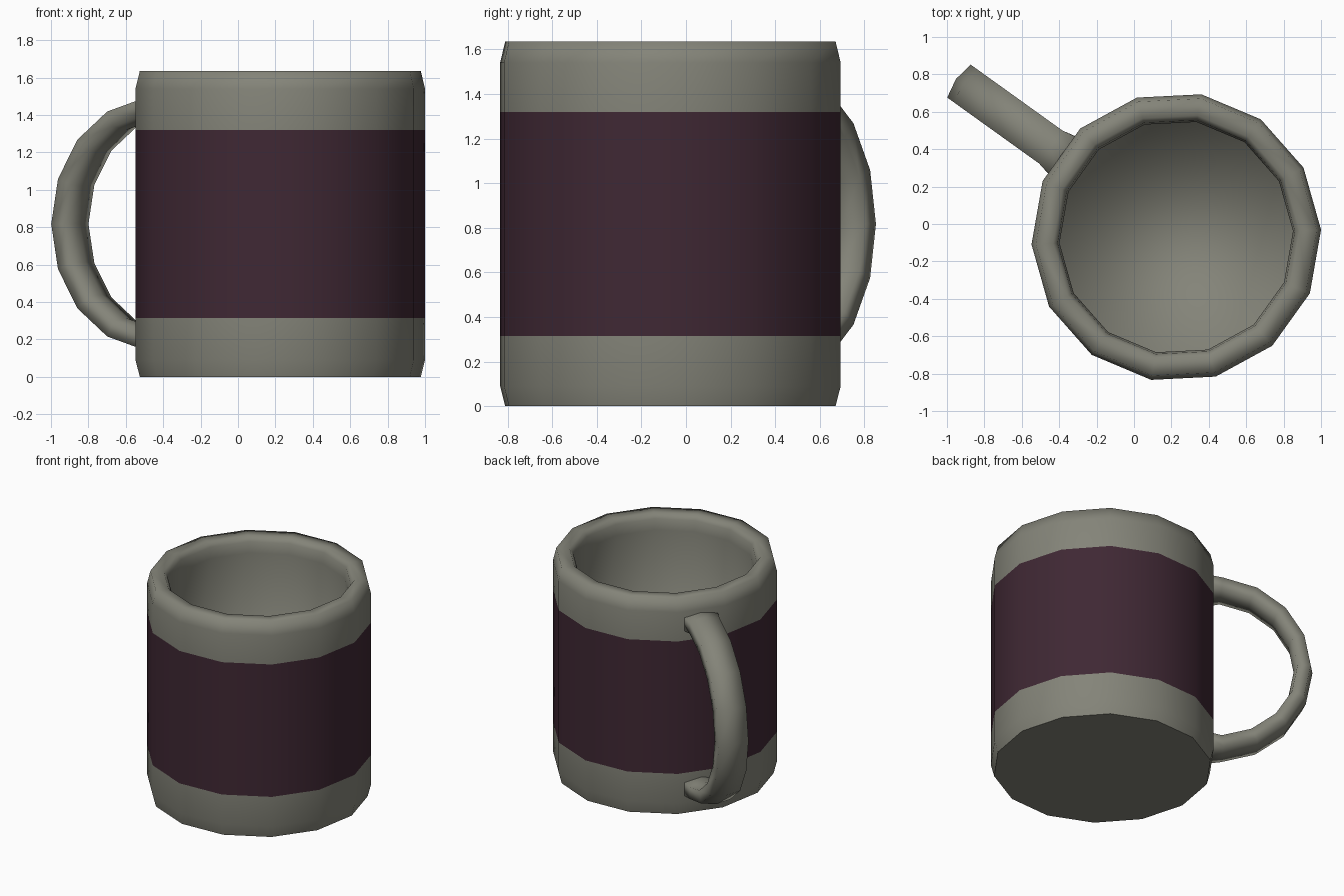
import bpy, bmesh
from math import sin, cos, radians, pi
from mathutils import Vector

cube = bpy.data.objects.get("Cube")
if cube:
    bpy.data.objects.remove(cube, do_unlink=True)

CENTRE = Vector((0.226, -0.07, 0))
SIDES = 14
FIRST = radians(2.9)
HANDLE_ANGLE = FIRST + 2 * pi * 5.5 / SIDES


def material(name, colour):
    mat = bpy.data.materials.new(name)
    mat.use_nodes = True
    mat.diffuse_color = colour
    mat.node_tree.nodes["Principled BSDF"].inputs["Base Color"].default_value = colour
    return mat


grey = material("warm_grey", (0.23, 0.23, 0.19, 1))
plum = material("dark_plum", (0.05, 0.021, 0.034, 1))


def loft(name, rings, mats):
    """Skin closed rings of points and cap both ends."""
    bm = bmesh.new()
    loops = [[bm.verts.new(p) for p in ring] for ring in rings]
    n = len(loops[0])
    for a, b in zip(loops, loops[1:]):
        for i in range(n):
            j = (i + 1) % n
            bm.faces.new((a[i], a[j], b[j], b[i]))
    bm.faces.new(loops[0][::-1])
    bm.faces.new(loops[-1])
    bmesh.ops.recalc_face_normals(bm, faces=bm.faces)
    for f in bm.faces:
        f.smooth = True
    mesh = bpy.data.meshes.new(name)
    bm.to_mesh(mesh)
    bm.free()
    for m in mats:
        mesh.materials.append(m)
    obj = bpy.data.objects.new(name, mesh)
    bpy.context.collection.objects.link(obj)
    return obj


def circle(radius, z):
    angles = [FIRST + 2 * pi * i / SIDES for i in range(SIDES)]
    return [CENTRE + Vector((radius * cos(a), radius * sin(a), z)) for a in angles]


# Mug body: outer wall, bevelled rim, inner wall and floor
profile = [(0.752, 0), (0.775, 0.09), (0.775, 0.315), (0.775, 1.32), (0.775, 1.54),
           (0.752, 1.635), (0.66, 1.635), (0.635, 1.6), (0.625, 1.52), (0.625, 0.1)]
body = loft("mug_body", [circle(r, z) for r, z in profile], [grey, plum])
for face in body.data.polygons:
    out = face.normal.dot(face.center - CENTRE) > 0
    if out and 0.315 < face.center.z < 1.32 and abs(face.normal.z) < 0.1:
        face.material_index = 1
    # Flat underside
    if face.center.z < 0.01:
        face.use_smooth = False

# Handle: flattened tube swept along an arc, flared where it meets the wall
outward = Vector((cos(HANDLE_ANGLE), sin(HANDLE_ANGLE), 0))
across = Vector((-sin(HANDLE_ANGLE), cos(HANDLE_ANGLE), 0))
up = Vector((0, 0, 1))
section = [(0, 0.065), (0.108, 0.045), (0.108, -0.045),
           (0, -0.065), (-0.108, -0.045), (-0.108, 0.045)]
rings = []
for step in range(-5, 6):
    angle = radians(max(-98, min(98, step * 21)))
    flare = 1.3 if abs(step) == 5 else 1
    spoke = outward * cos(angle) + up * sin(angle)
    rings.append([CENTRE + outward * 0.755 + up * 0.817 + across * w * flare
                  + spoke * (0.63 + t * flare) for w, t in section])
loft("handle", rings, [grey])
